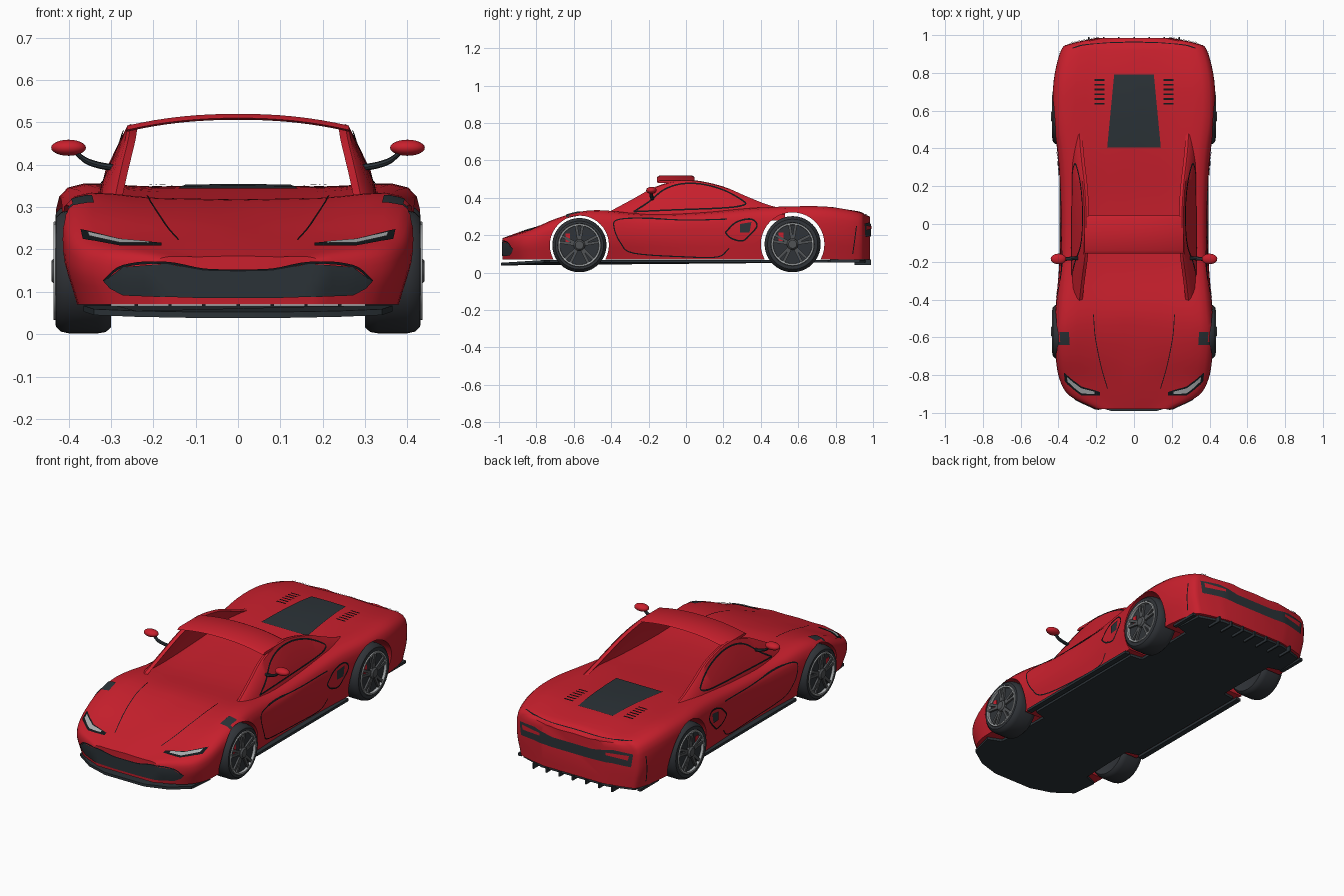
import bpy, bmesh, math
from mathutils import Vector, Matrix
from mathutils.bvhtree import BVHTree

if "Cube" in bpy.data.objects:
    bpy.data.objects.remove(bpy.data.objects["Cube"])


def material(name, *rgb):
    m = bpy.data.materials.new(name)
    m.use_nodes = True
    m.diffuse_color = (*rgb, 1)
    m.node_tree.nodes["Principled BSDF"].inputs["Base Color"].default_value = (*rgb, 1)
    return m


RED = material("red paint", .58, .014, .026)
DARK = material("dark trim", .024, .032, .038)
BLACK = material("black line", .006, .008, .01)
TYRE = material("tyre rubber", .03, .034, .04)
GREY = material("wheel grey", .08, .085, .09)
SILVER = material("silver", .4, .42, .43)
parts = []


def make(name, bm, mat, mirror=False):
    me = bpy.data.meshes.new(name)
    bm.to_mesh(me)
    bm.free()
    me.materials.append(mat)
    ob = bpy.data.objects.new(name, me)
    bpy.context.collection.objects.link(ob)
    if mirror:
        ob.modifiers.new("Mirror", "MIRROR")
    parts.append(ob)
    return ob


def smooth_path(pts, n):
    """Catmull-Rom curve through the points, n steps per span."""
    p = [Vector(q) for q in pts]
    p = [2 * p[0] - p[1]] + p + [2 * p[-1] - p[-2]]
    out = []
    for i in range(1, len(p) - 2):
        a, b, c, d = p[i - 1:i + 3]
        for k in range(n):
            t = k / n
            out.append(.5 * (2 * b + (c - a) * t + (2 * a - 5 * b + 4 * c - d) * t**2
                             + (3 * b - a - 3 * c + d) * t**3))
    return out + [p[-2]]


def loft(name, rings, mat, mirror=False, cap=True):
    bm = bmesh.new()
    rows = [[bm.verts.new(p) for p in r] for r in rings]
    for r, s in zip(rows, rows[1:]):
        for i in range(len(r)):
            j = (i + 1) % len(r)
            bm.faces.new((r[i], r[j], s[j], s[i]))
    if cap:
        bm.faces.new(rows[0])
        bm.faces.new(rows[-1])
    bmesh.ops.recalc_face_normals(bm, faces=bm.faces)
    return make(name, bm, mat, mirror)


def box(name, loc, size, mat, mirror=False):
    bm = bmesh.new()
    bmesh.ops.create_cube(bm, size=1, matrix=Matrix.Translation(loc) @ Matrix.Diagonal((*size, 1)))
    return make(name, bm, mat, mirror)


def lathe(name, profile, y, z, mat, cap=True, mirror=True):
    """Turn (radius, x) points about a sideways axle."""
    turn = [math.tau * k / 40 for k in range(40)]
    return loft(name, [[(x, y + r * math.cos(a), z + r * math.sin(a)) for a in turn]
                       for r, x in profile], mat, mirror, cap)


# Lower body: y, sill width, waist width, waist z, shoulder width, shoulder z, centre z
stations = [
    (-.98, .17, .20, .14, .18, .18, .185), (-.91, .31, .34, .15, .31, .20, .21),
    (-.82, .37, .395, .17, .36, .23, .24), (-.7, .38, .415, .2, .38, .282, .275),
    (-.57, .38, .422, .2, .39, .318, .305), (-.44, .38, .415, .2, .38, .325, .318),
    (-.2, .37, .395, .2, .36, .305, .30), (.1, .37, .388, .2, .36, .315, .31),
    (.35, .38, .403, .22, .37, .337, .335), (.57, .39, .426, .22, .40, .345, .35),
    (.76, .39, .424, .22, .395, .343, .348), (.92, .36, .385, .2, .36, .315, .328),
    (.955, .31, .335, .19, .31, .298, .312), (.985, .18, .20, .19, .18, .292, .298)]
rings = []
for y, ws, wm, zm, wt, zt, zc in smooth_path(stations, 4):
    half = smooth_path([(ws, .07), (wm, zm), (wt, zt), (wt / 2, (zt + zc) / 2), (0, zc)], 4)
    rings.append([(x, y, z) for x, z in half] + [(-x, y, z) for x, z in half[-2::-1]])
body = loft("body", rings, RED)

# Wheel arches are cut out, and their inner walls opened
AXLES = ((-.57, .147, .158), (.57, .152, .17))
for y, z, r in AXLES:
    for side in (-1, 1):
        cutter = lathe("arch_cutter", [(r, side * .25), (r, side * .6)], y, z, RED, mirror=False)
        parts.remove(cutter)
        cutter.hide_render = True
        cutter.hide_viewport = True
        mod = body.modifiers.new("Arch", "BOOLEAN")
        mod.object, mod.solver = cutter, "EXACT"
        bpy.context.view_layer.objects.active = body
        bpy.ops.object.modifier_apply(modifier=mod.name)
        bpy.data.objects.remove(cutter)
bm = bmesh.new()
bm.from_mesh(body.data)
inner = [f for f in bm.faces if all(abs(abs(v.co.x) - .25) < .001 for v in f.verts)]
bmesh.ops.delete(bm, geom=inner, context="FACES")
bm.to_mesh(body.data)
bm.free()

# Cabin sides: y, belt width, top width, top z
rails = [(-.43, .325, .30, .315), (-.3, .335, .285, .385), (-.16, .34, .267, .46),
         (-.04, .34, .262, .492), (.06, .34, .262, .492), (.2, .34, .27, .46),
         (.33, .34, .285, .405), (.44, .335, .295, .362), (.53, .325, .295, .34)]
rings = []
for y, wb, wt, z in smooth_path(rails, 5):
    wm, zm = (wb + wt) / 2 + .012, (z + .28) / 2
    rings.append([(wb, y, .28), (wm, y, zm), (wt, y, z - .004), (wt - .008, y, z),
                  (wt - .024, y, z - .006), (wm - .024, y, zm), (wb - .024, y, .28)])
cabin = loft("cabin_side", rings, RED, mirror=True)

# Roof panel, open in front and behind
rings = []
for k in range(17):
    x = .262 * (k / 8 - 1)
    crown = .492 + .028 * (1 - abs(x / .262) ** 2.2)
    rings.append([(x, -.155, crown - .01), (x, -.14, crown), (x, .03, crown),
                  (x, .045, crown - .008), (x, .03, crown - .012), (x, -.14, crown - .014)])
loft("roof", rings, RED)

# Surface used to lay the flat details on
bm = bmesh.new()
bm.from_mesh(body.data)
bm.from_mesh(cabin.data)
surface = BVHTree.FromBMesh(bm)
bm.free()
VIEWS = {"front": (lambda u, v: (u, -2, v), Vector((0, 1, 0))),
         "rear": (lambda u, v: (u, 2, v), Vector((0, -1, 0))),
         "top": (lambda u, v: (u, v, 2), Vector((0, 0, -1))),
         "side": (lambda u, v: (2, u, v), Vector((-1, 0, 0)))}


def decal(name, upper, lower, view, mat, lift=.004, steps=6, rows=4):
    """Thin skin between two lines, laid on the surface."""
    start, ray = VIEWS[view]
    edges = []
    for line in (upper, lower):
        line = [Vector(p) for p in line]
        edges.append([a.lerp(b, k / steps) for a, b in zip(line, line[1:])
                      for k in range(steps)] + [line[-1]])
    bm = bmesh.new()
    grid = []
    for a, b in zip(*edges):
        row = []
        for k in range(rows + 1):
            hit, n, _, _ = surface.ray_cast(start(*a.lerp(b, k / rows)), ray)
            if hit and n.dot(ray) > 0:
                n = -n
            row.append(bm.verts.new(hit + n * lift) if hit else None)
        grid.append(row)
    for r, s in zip(grid, grid[1:]):
        for k in range(rows):
            q = [r[k], r[k + 1], s[k + 1], s[k]]
            if None in q:
                continue
            depth = [v.co.dot(ray) for v in q]
            if max(depth) - min(depth) < .09:
                f = bm.faces.new(q)
                f.normal_update()
                if f.normal.dot(ray) > 0:
                    f.normal_flip()
    return make(name, bm, mat, mirror=True)


def seam(name, path, view, width=.006, mat=BLACK):
    pts = smooth_path(path, 5)
    a, b = [], []
    for i, p in enumerate(pts):
        t = (pts[min(i + 1, len(pts) - 1)] - pts[max(i - 1, 0)]).normalized()
        n = Vector((-t.y, t.x)) * width / 2
        a.append(p + n)
        b.append(p - n)
    decal(name, a, b, view, mat, steps=1, rows=1)


# Front details
decal("grille", [(0, .148), (.08, .15), (.17, .166), (.27, .158), (.315, .125)],
      [(0, .085), (.08, .085), (.17, .088), (.27, .092), (.3, .108)], "front", DARK)
seam("grille_lip", [(0, .15), (.08, .152), (.17, .168), (.27, .16), (.315, .125)], "front")
decal("headlight_frame", [(.18, .212), (.28, .222), (.37, .245)],
      [(.18, .206), (.28, .206), (.365, .222)], "front", BLACK)
decal("headlight", [(.21, .213), (.28, .219), (.355, .237)],
      [(.21, .209), (.28, .21), (.35, .226)], "front", SILVER, lift=.007)
seam("bonnet_seam", [(.215, -.48), (.205, -.6), (.175, -.75), (.14, -.87)], "top", .004)
decal("fender_vent", [(.345, -.57), (.415, -.57)], [(.34, -.64), (.41, -.64)], "top", DARK)

# Rear details
decal("tail_panel", [(0, .245), (.12, .245), (.24, .268), (.345, .262)],
      [(0, .19), (.12, .19), (.24, .195), (.335, .19)], "rear", DARK)
decal("tail_light", [(.2, .248), (.325, .252)], [(.2, .234), (.32, .226)], "rear", RED, lift=.007)
seam("deck_seam", [(0, .962), (.15, .957), (.27, .945), (.325, .93)], "top", .005)
decal("engine_cover", [(0, .79), (.105, .79)], [(0, .405), (.142, .405)], "top", DARK)
for k in range(6):
    y = .632 + .025 * k
    decal("louvre", [(.155, y), (.21, y)], [(.155, y + .009), (.21, y + .009)], "top", BLACK)

# Side details
seam("window_seam", [(-.28, .325), (-.2, .375), (-.12, .44), (-.03, .472), (.08, .472), (.2, .44),
                     (.3, .385), (.31, .36), (.2, .345), (-.05, .335), (-.28, .325)], "side", .008)
seam("door_seam", [(.22, .285), (0, .28), (-.25, .29), (-.37, .28), (-.385, .24), (-.35, .16),
                   (-.28, .105), (0, .085), (.17, .085), (.23, .13)], "side")
seam("intake_seam", [(.21, .215), (.27, .27), (.35, .285), (.38, .25), (.34, .2), (.3, .17),
                     (.24, .185), (.21, .215)], "side", .008)
decal("side_intake", [(.29, .26), (.35, .27)], [(.29, .215), (.34, .215)], "side", DARK)
seam("rear_quarter_seam", [(.89, .1), (.9, .17), (.91, .25)], "side", .005)


# Undertray with splitter, skirts and diffuser fins
outline = [(.12, -.99), (.24, -.955), (.34, -.89), (.365, -.76), (.29, -.73), (.28, -.4), (.35, -.38),
           (.35, .39), (.28, .4), (.28, .76), (.35, .78), (.34, .93), (.2, .975)]
outline += [(-x, y) for x, y in reversed(outline)]
loft("undertray", [[(x, y, z - .016 * max(0, -y - .75) / .25) for x, y in outline]
                   for z in (.054, .068)], DARK)
box("side_skirt", (.38, 0, .06), (.03, .8, .014), DARK, True)
box("rear_skirt", (.365, .85, .062), (.02, .16, .014), DARK, True)
for k in range(4):
    box("diffuser_fin", (.08 * k + .0005, .945, .055), (.008, .09, .03), DARK, k > 0)

# Door mirrors
bm = bmesh.new()
bmesh.ops.create_uvsphere(bm, u_segments=20, v_segments=12, radius=1,
                          matrix=Matrix.Translation((.4, -.185, .44)) @ Matrix.Diagonal((.041, .028, .019, 1)))
make("door_mirror", bm, RED, True)
arm = smooth_path([(.29, -.18, .393), (.325, -.182, .398), (.36, -.185, .41), (.385, -.185, .432)], 4)
loft("mirror_arm", [[p + Vector((0, .01 * math.cos(a), .008 * math.sin(a)))
                     for a in (math.tau * k / 8 for k in range(8))] for p in arm], DARK, True)

# Wheels
for y, z, _ in AXLES:
    end = "front" if y < 0 else "rear"
    R = z - .002
    lathe(end + "_tyre", [(.1, .31), (R - .014, .3), (R - .003, .312), (R, .33), (R, .4), (R - .004, .418),
                          (R - .016, .43), (.116, .431), (.11, .42)], y, z, TYRE)
    lathe(end + "_rim", [(.108, .41), (.115, .428), (.113, .435), (.105, .434), (.102, .4)],
          y, z, SILVER, cap=False)
    lathe(end + "_brake_disc", [(.09, .4), (.09, .412)], y, z, DARK)
    lathe(end + "_hub", [(.03, .4), (.03, .432), (.022, .44)], y, z, GREY)
    box(end + "_caliper", (.415, y - .062, z + .04), (.014, .026, .045), RED, True)
    bm = bmesh.new()
    for k in range(5):
        for lean in (-.16, .16):
            spin = Matrix.Rotation(math.tau * k / 5 + lean, 4, "X")
            bmesh.ops.create_cube(bm, size=1, matrix=Matrix.Translation((.424, y, z)) @ spin
                                  @ Matrix.Translation((0, 0, .064)) @ Matrix.Diagonal((.012, .015, .088, 1)))
    make(end + "_spokes", bm, GREY, True)

# Shading
bpy.ops.object.select_all(action="DESELECT")
for ob in parts:
    ob.select_set(True)
bpy.context.view_layer.objects.active = body
bpy.ops.object.shade_smooth_by_angle(angle=math.radians(35))
